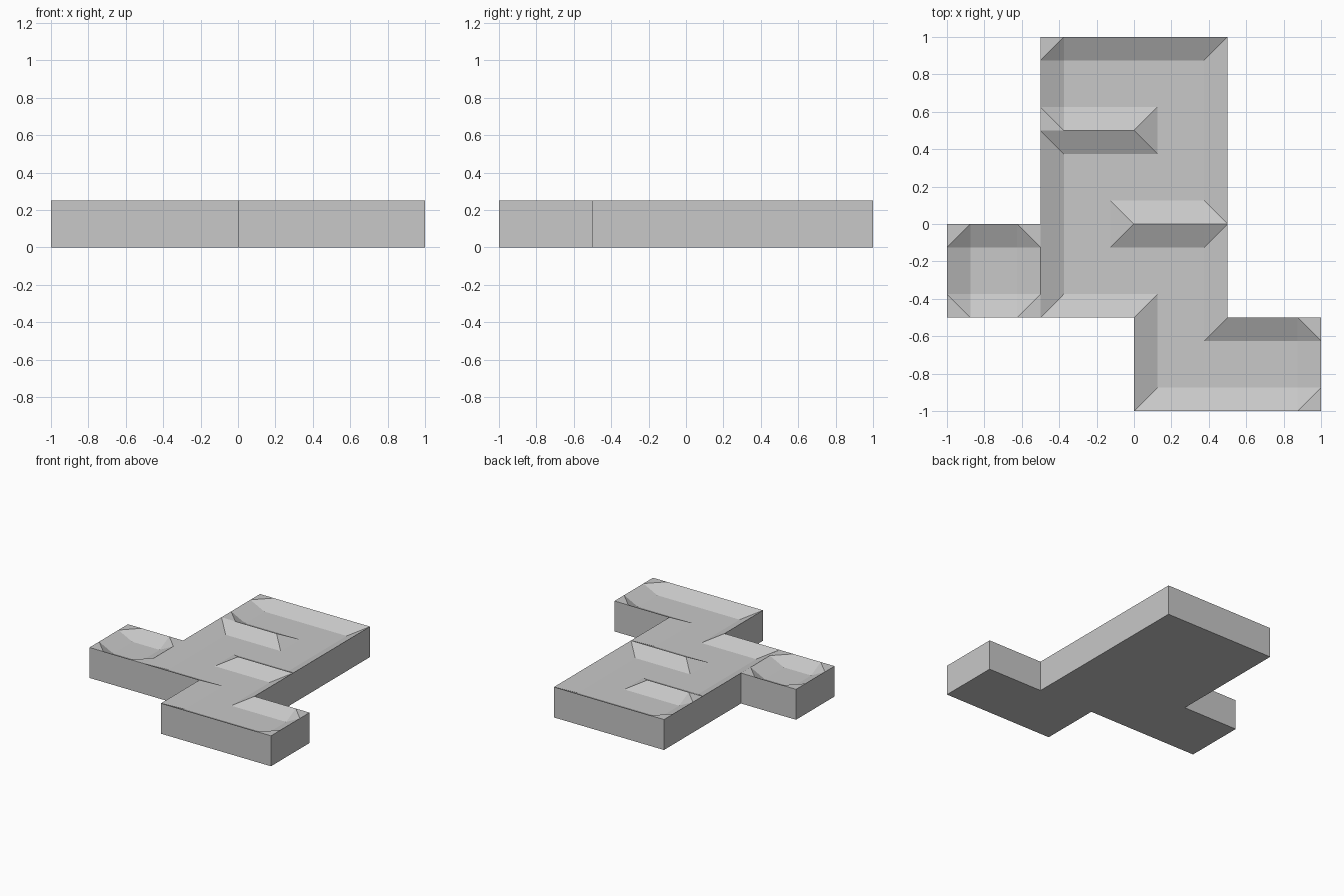
import bpy
import bmesh

cube = bpy.data.objects.get("Cube")
if cube:
    bpy.data.objects.remove(cube, do_unlink=True)

CELL = 0.5      # room size
RIM = 0.25      # height of the wall ridges
FLOOR = 0.1875  # height of the sunken floor
SLOPE = 0.125   # width of the sloping banks

# Rooms in walking order, (column, row); neighbours in the path are open to each other
path = [(3, 0), (2, 0), (2, 1), (1, 1), (1, 2), (2, 2), (2, 3), (1, 3)]
lone_room = (0, 1)
openings = set(zip(path, path[1:])) | set(zip(path[1:], path))

mat = bpy.data.materials.new("plain_grey")
mat.use_nodes = True
grey = (0.58, 0.58, 0.58, 1)
mat.diffuse_color = grey
mat.node_tree.nodes["Principled BSDF"].inputs["Base Color"].default_value = grey

bm = bmesh.new()


def add_room(col, row):
    """One sunken room: a 3 x 3 patch grid with banks along its closed sides."""
    def wall(dx, dy):
        return ((col, row), (col + dx, row + dy)) not in openings

    walls = {"x0": wall(-1, 0), "x3": wall(1, 0), "y0": wall(0, -1), "y3": wall(0, 1)}
    dead_end = sum(walls.values()) >= 3
    steps = [0, SLOPE, CELL - SLOPE, CELL]

    verts = {}
    for i in range(4):
        for j in range(4):
            on_x, on_y = i in (0, 3), j in (0, 3)
            high = (on_x and on_y) or (on_x and walls[f"x{i}"]) or (on_y and walls[f"y{j}"])
            verts[i, j] = bm.verts.new((col * CELL - 1 + steps[i], row * CELL - 1 + steps[j],
                                        RIM if high else FLOOR))

    for i in range(3):
        for j in range(3):
            quad = [verts[i, j], verts[i + 1, j], verts[i + 1, j + 1], verts[i, j + 1]]
            if i == 1 or j == 1:
                bm.faces.new(quad)
                continue
            # Corner patch: mitred, or cut across in the corners of a dead end
            closed = walls["x0" if i == 0 else "x3"] and walls["y0" if j == 0 else "y3"]
            if (i == j) == (closed and dead_end):
                quad = quad[1:] + quad[:1]
            a, b, c, d = quad
            bm.faces.new((a, b, c))
            bm.faces.new((a, c, d))


for room in path + [lone_room]:
    add_room(*room)
bmesh.ops.remove_doubles(bm, verts=bm.verts, dist=0.001)

# Outer sides and flat base
border = [e for e in bm.edges if e.is_boundary]
skirt = bmesh.ops.extrude_edge_only(bm, edges=border)["geom"]
for v in skirt:
    if isinstance(v, bmesh.types.BMVert):
        v.co.z = 0
base_edges = [e for e in bm.edges if e.is_boundary]
bmesh.ops.contextual_create(bm, geom=base_edges)
bmesh.ops.recalc_face_normals(bm, faces=bm.faces)

mesh = bpy.data.meshes.new("maze_tile")
bm.to_mesh(mesh)
bm.free()
mesh.materials.append(mat)
maze = bpy.data.objects.new("maze_tile", mesh)
bpy.context.collection.objects.link(maze)
